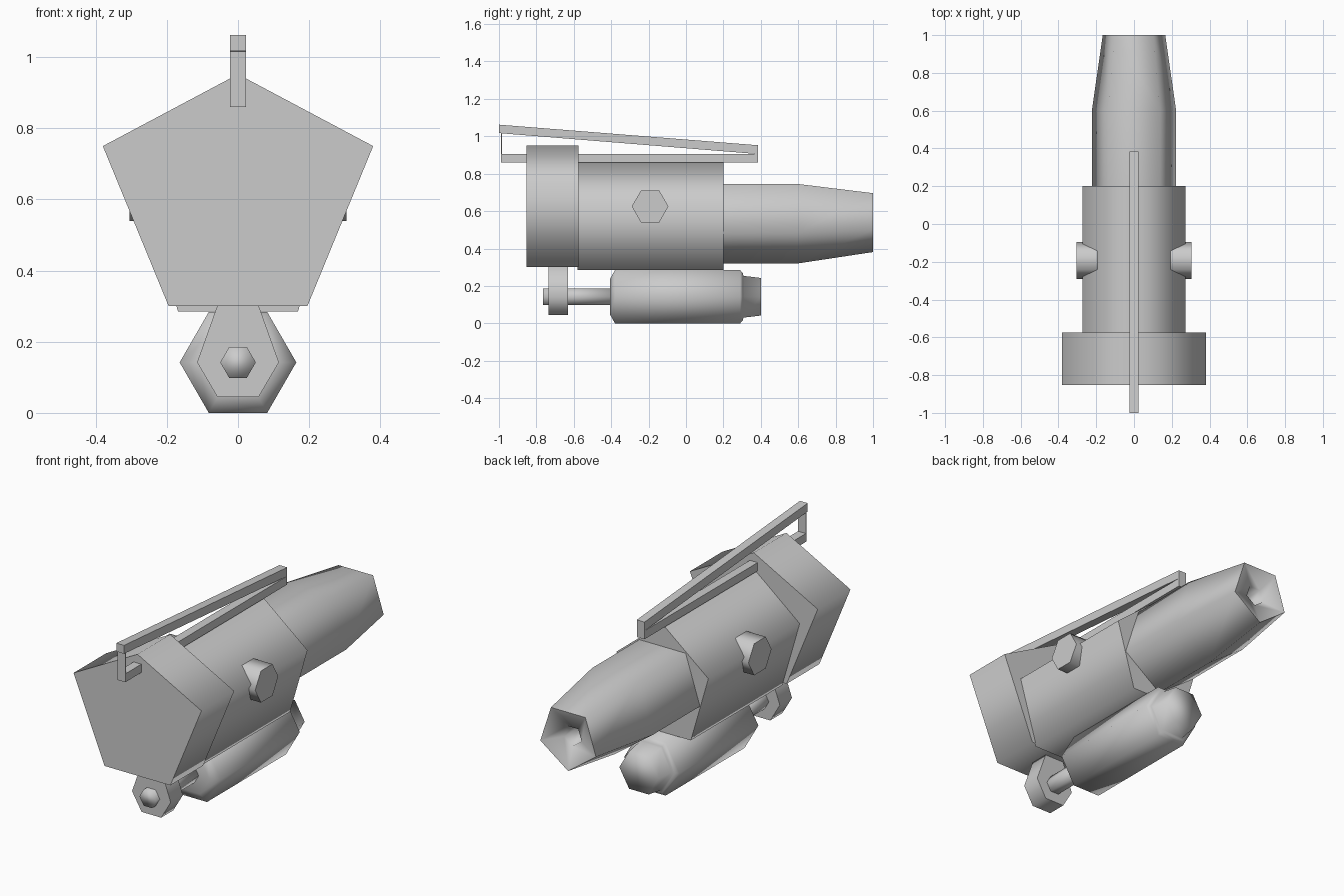
import bpy, bmesh
from math import sin, cos, pi, radians

if "Cube" in bpy.data.objects:
    bpy.data.objects.remove(bpy.data.objects["Cube"])


def ring(n, r, cz, start=90.0, rz=None):
    """Polygon in the x-z plane, first corner at the given angle in degrees."""
    rz = r if rz is None else rz
    return [(r * cos(radians(start) + 2 * pi * i / n),
             cz + rz * sin(radians(start) + 2 * pi * i / n)) for i in range(n)]


def box(z0, z1, half=0.023):
    return [(-half, z0), (half, z0), (half, z1), (-half, z1)]


def loft(name, sections, smooth=None, axis='Y'):
    """Skin a list of (position, outline) sections and cap both ends."""
    bm = bmesh.new()
    loops = []
    for d, pts in sections:
        loops.append([bm.verts.new((a, d, b) if axis == 'Y' else (d, a, b)) for a, b in pts])
    n = len(loops[0])
    for l0, l1 in zip(loops, loops[1:]):
        for i in range(n):
            j = (i + 1) % n
            bm.faces.new((l0[i], l0[j], l1[j], l1[i]))
    bm.faces.new(loops[0])
    bm.faces.new(loops[-1])
    bmesh.ops.recalc_face_normals(bm, faces=bm.faces)
    mesh = bpy.data.meshes.new(name)
    bm.to_mesh(mesh)
    bm.free()
    ob = bpy.data.objects.new(name, mesh)
    bpy.context.collection.objects.link(ob)
    if smooth:
        bpy.ops.object.select_all(action='DESELECT')
        ob.select_set(True)
        bpy.context.view_layer.objects.active = ob
        bpy.ops.object.shade_smooth_by_angle(angle=radians(smooth))
    return ob


# Wide five-sided front head
head = [(0, 0.952), (0.38, 0.75), (0.195, 0.30), (-0.195, 0.30), (-0.38, 0.75)]
loft("front_head", [(-0.853, head), (-0.575, head)], 88)

# Five-sided main body, point up
body = ring(5, 0.287, 0.545, 90, 0.321)
loft("main_body", [(-0.58, body), (0.20, body)], 88)

# Five-sided rear barrel, point down, with a dished end and bore
loft("rear_barrel", [
    (0.19, ring(5, 0.2345, 0.555, -90)),
    (0.60, ring(5, 0.2345, 0.555, -90)),
    (1.00, ring(5, 0.174, 0.555, -90)),
    (0.96, ring(5, 0.055, 0.555, -90)),
    (0.85, ring(5, 0.050, 0.555, -90))], 78)

# Hexagonal knobs on both sides
for side, s in (("right", 1), ("left", -1)):
    knob = [(y - 0.192, z) for y, z in ring(6, 0.098, 0.625, 0)]
    loft("side_knob_" + side, [(s * 0.15, knob), (s * 0.305, knob)], 75, 'X')

# Lower tank with chamfered front and stepped nose at the rear
TANK_Z = 0.142
tank = [(-0.405, 0.112), (-0.38, 0.164), (0.29, 0.164),
        (0.305, 0.143), (0.307, 0.129), (0.40, 0.116)]
loft("lower_tank", [(y, ring(6, r, TANK_Z, 0)) for y, r in tank], 180)

# Rod leading forward from the tank
rod = ring(6, 0.05, TANK_Z, 0)
loft("tank_rod", [(-0.765, rod), (-0.39, rod)], 180)

# Hanger that holds the rod under the head
hanger = [(0.115, TANK_Z), (0.055, 0.31), (-0.055, 0.31),
          (-0.115, TANK_Z), (-0.058, 0.045), (0.058, 0.045)]
loft("rod_hanger", [(-0.735, hanger), (-0.632, hanger)], 75)

# Top rails: level one, sloping one, and the thin plate joining their front ends
loft("lower_rail", [(-0.985, box(0.86, 0.905)), (0.385, box(0.86, 0.905))])
loft("upper_rail", [(-1.0, box(1.017, 1.062)), (0.385, box(0.905, 0.952))])
loft("rail_front_plate", [(-0.989, box(0.86, 1.03)), (-0.984, box(0.86, 1.03))])
